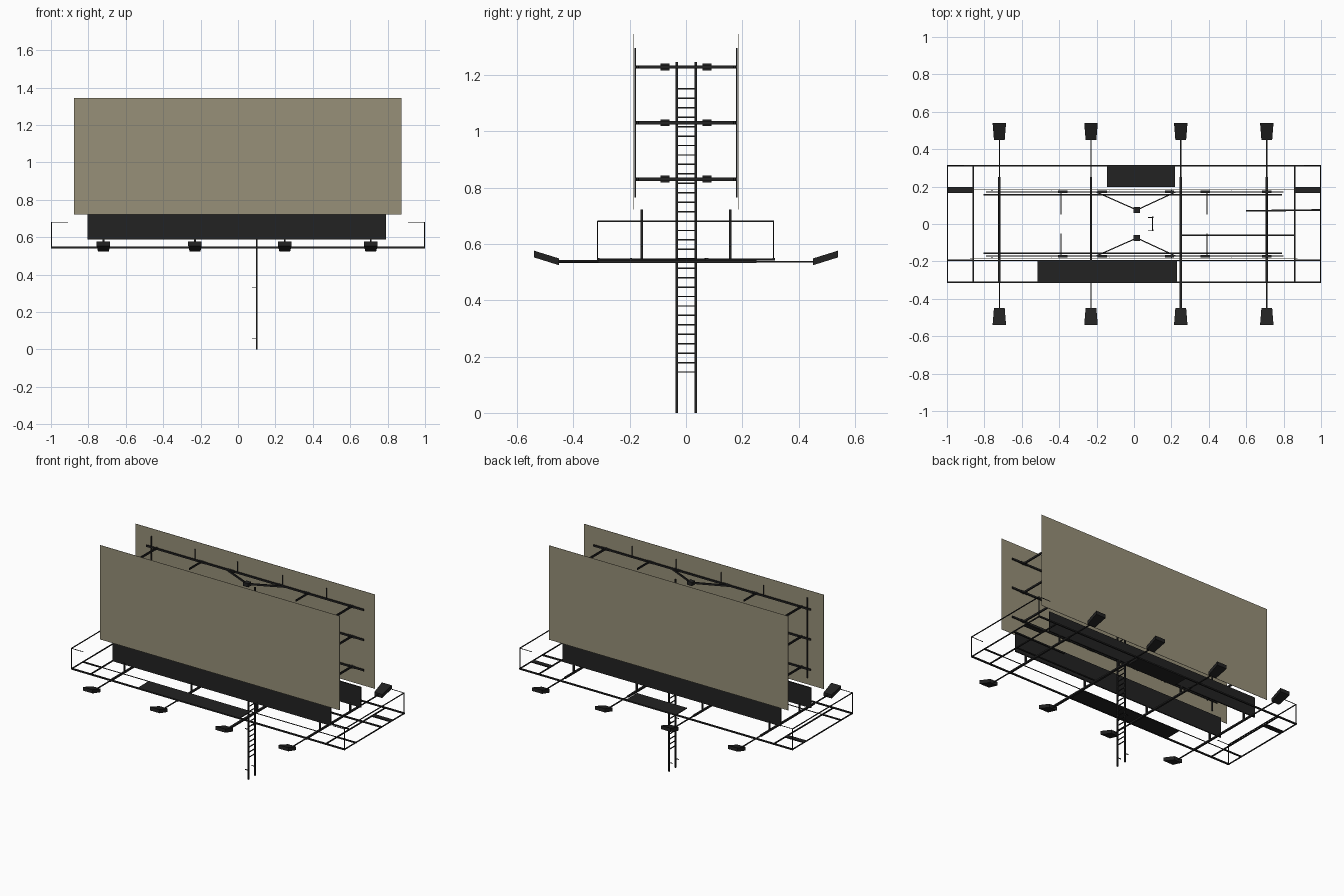
import bpy, bmesh
from mathutils import Vector

cube = bpy.data.objects.get("Cube")
if cube:
    bpy.data.objects.remove(cube, do_unlink=True)


def material(name, rgb):
    m = bpy.data.materials.new(name)
    m.use_nodes = True
    m.diffuse_color = (*rgb, 1)
    bsdf = next(n for n in m.node_tree.nodes if n.type == 'BSDF_PRINCIPLED')
    bsdf.inputs["Base Color"].default_value = (*rgb, 1)
    return m


TAN = material("tan panel", (0.31, 0.28, 0.19))
DARK = material("dark metal", (0.016, 0.016, 0.016))


class Part:
    """Collects boxes and bars into one named object."""

    def __init__(self, name, mat=DARK):
        self.name, self.mat, self.bm = name, mat, bmesh.new()

    def box(self, x0, x1, y0, y1, z0, z1):
        verts = bmesh.ops.create_cube(self.bm, size=1)["verts"]
        for v in verts:
            v.co = ((x0 + x1) / 2 + v.co.x * (x1 - x0),
                    (y0 + y1) / 2 + v.co.y * (y1 - y0),
                    (z0 + z1) / 2 + v.co.z * (z1 - z0))
        return verts

    def bar(self, a, b, width, height=None):
        a, b = Vector(a), Vector(b)
        along = (b - a).normalized()
        up = Vector((0, 0, 1)) if abs(along.z) < 0.9 else Vector((0, 1, 0))
        side = along.cross(up).normalized()
        up = side.cross(along)
        for v in bmesh.ops.create_cube(self.bm, size=1)["verts"]:
            c = v.co.copy()
            v.co = ((a + b) / 2 + along * c.x * (b - a).length
                    + side * c.y * width + up * c.z * (height or width))

    def done(self):
        mesh = bpy.data.meshes.new(self.name)
        self.bm.to_mesh(mesh)
        self.bm.free()
        mesh.materials.append(self.mat)
        bpy.context.collection.objects.link(bpy.data.objects.new(self.name, mesh))


LAMP_X = (-0.72, -0.23, 0.25, 0.71)
LEVELS = (0.83, 1.03, 1.228)
SIDES = (("front", -1), ("back", 1))
DECK = 0.545

for side, s in SIDES:
    # Display panel and the dark skirt under it
    p = Part(side + "_panel", TAN)
    p.box(-0.877, 0.873, s * 0.185 - 0.001, s * 0.185 + 0.001, 0.722, 1.345)
    p.done()
    p = Part(side + "_skirt")
    p.box(-0.805, 0.79, s * 0.157 - 0.004, s * 0.157 + 0.004, 0.588, 0.722)
    for x in LAMP_X:
        p.bar((x, s * 0.157, 0.535), (x, s * 0.157, 0.6), 0.01)
    p.done()

    # Rails behind the panel with hub braces, stubs, pegs and one end post
    p = Part(side + "_panel_frame")
    for z in LEVELS:
        p.bar((-0.79, s * 0.172, z), (0.8, s * 0.172, z), 0.006, 0.012)
        p.box(-0.003, 0.033, s * 0.075 - 0.016, s * 0.075 + 0.016, z - 0.012, z + 0.012)
        for x in (-0.2, 0.22):
            p.bar((0.015, s * 0.075, z), (x, s * 0.17, z), 0.006, 0.012)
        for x in (-0.38, -0.17, 0.19, 0.38, 0.71):
            p.bar((x - 0.025, s * 0.172, z), (x + 0.025, s * 0.172, z), 0.012)
        for x in (-0.39, 0.39):
            p.bar((x, s * 0.05, z), (x, s * 0.18, z), 0.006, 0.012)
    for x in (-0.76, -0.44, -0.13, 0.2, 0.52):
        p.bar((x, s * 0.18, 1.228), (x, s * 0.18, 1.295), 0.004)
    p.bar((-0.76, s * 0.18, 0.765), (-0.76, s * 0.18, 1.295), 0.006)
    p.done()

    # Floodlights, flared and raised towards the outer end
    p = Part(side + "_floodlights")
    for x in LAMP_X:
        for v in p.box(x - 0.036, x + 0.036, 0.45, 0.54, -0.012, 0.012):
            outer = v.co.y > 0.5
            if not outer:
                v.co.x = x + (v.co.x - x) * 0.8
            v.co.z += 0.564 if outer else 0.536
            v.co.y *= s
    p.done()

# Cross arms between the two panels
p = Part("panel_cross_arms")
for z in LEVELS:
    for x in (LAMP_X[0], LAMP_X[-1]):
        p.bar((x, -0.182, z), (x, 0.182, z), 0.008, 0.012)
p.done()

# Long arms carrying the floodlights
p = Part("floodlight_arms")
for x in LAMP_X:
    p.bar((x, -0.46, 0.537), (x, 0.46, 0.537), 0.006)
    p.bar((x, -0.31, 0.537), (x, 0.25, 0.537), 0.012, 0.01)
p.bar((0.25, -0.45, 0.537), (0.25, 0.2, 0.537), 0.015, 0.01)
p.done()

# Walkway outline and stringers
p = Part("walkway_frame")
for s in (-1, 1):
    p.bar((-1, s * 0.312, DECK), (1, s * 0.312, DECK), 0.009)
    p.bar((s * 0.997, -0.312, DECK), (s * 0.997, 0.312, DECK), 0.006)
    p.bar((s * 0.86, -0.312, DECK), (s * 0.86, 0.312, DECK), 0.007)
    p.box(*sorted((s * 0.86, s)), 0.165, 0.197, DECK - 0.003, DECK + 0.003)
    p.bar((s * 0.86, -0.195, DECK), (s, -0.195, DECK), 0.008)
p.bar((-1, -0.195, DECK), (1, -0.195, DECK), 0.004)
p.bar((0.6, 0.07, DECK), (1, 0.075, DECK), 0.009)
p.bar((0.25, -0.06, DECK), (0.86, -0.06, DECK), 0.007)
p.done()

# Solid deck plates
p = Part("walkway_plates")
p.box(-0.145, 0.22, 0.197, 0.312, DECK - 0.003, DECK + 0.003)
p.box(-0.515, 0.23, -0.312, -0.195, DECK - 0.003, DECK + 0.003)
p.done()

# Thin handrails around both ends
p = Part("end_railings")
for e in (-1, 1):
    x = e * 0.997
    p.bar((x, -0.315, 0.68), (x, 0.312, 0.68), 0.005)
    for y in (-0.314, 0.311):
        p.bar((x, y, DECK), (x, y, 0.68), 0.004)
        p.bar((x, y, 0.68), (e * 0.91, y, 0.68), 0.003)
p.done()

# Access ladder
p = Part("ladder")
for y in (-0.033, 0.035):
    p.bar((0.1, y, 0), (0.1, y, 1.245), 0.008)
for i in range(31):
    z = 0.145 + i * 0.0335
    p.bar((0.1, -0.033, z), (0.1, 0.035, z), 0.005)
for z in (0.06, 0.33, 1.2):
    for y in (-0.033, 0.035):
        p.bar((0.075, y, z), (0.1, y, z), 0.004)
p.done()
